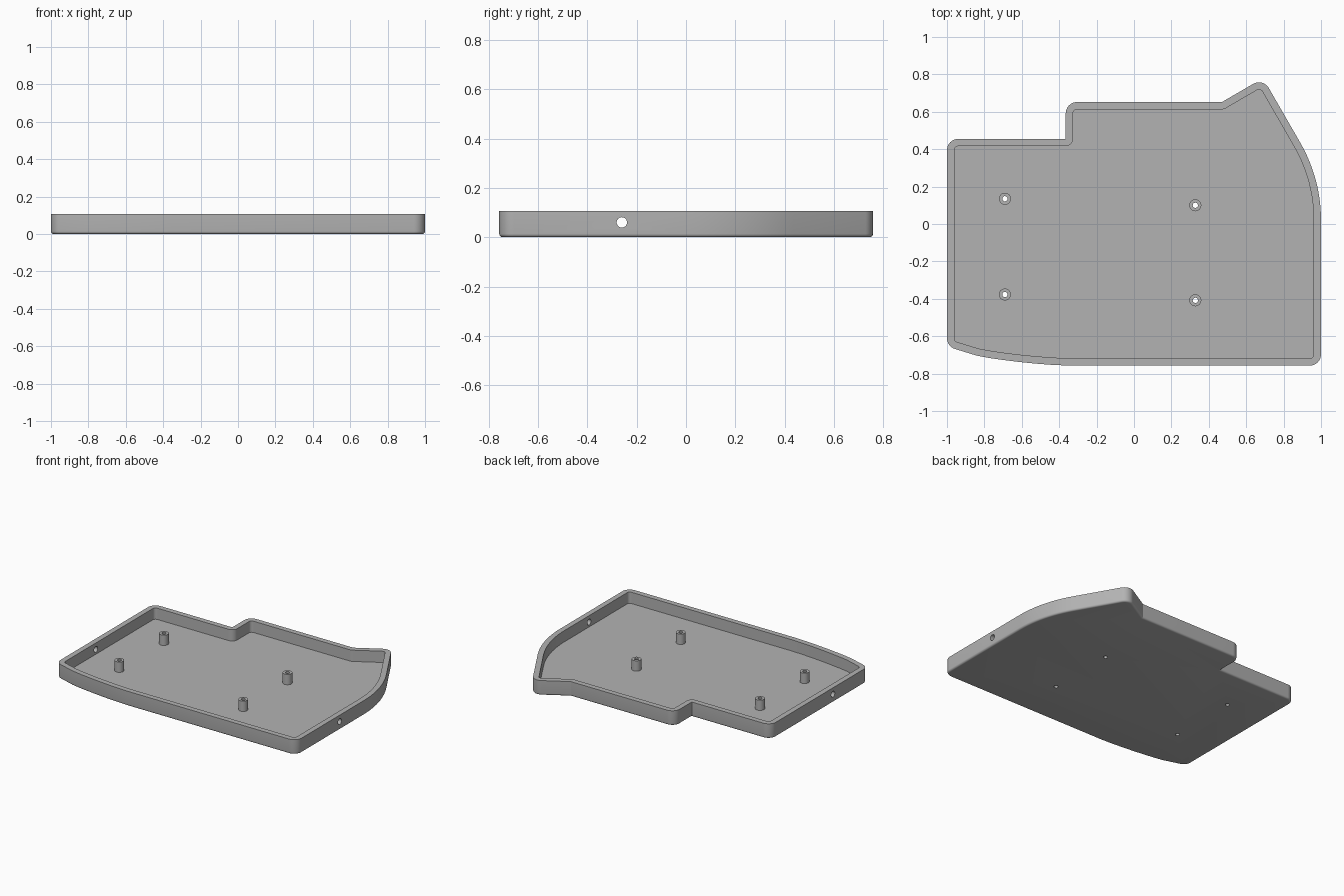
import bpy, bmesh
from math import sin, cos, pi, radians
from mathutils import Vector

if "Cube" in bpy.data.objects:
    bpy.data.objects.remove(bpy.data.objects["Cube"])

HEIGHT, FLOOR, WALL, FILLET = 0.107, 0.025, 0.039, 0.014
POST_TOP, POST_R, HOLE_R = 0.1, 0.032, 0.014
POSTS = [(-0.69, 0.135), (-0.69, -0.377), (0.328, 0.1), (0.328, -0.408)]

grey = bpy.data.materials.new("plain grey")
grey.use_nodes = True
colour = (0.45, 0.45, 0.45, 1)
grey.diffuse_color = colour
grey.node_tree.nodes["Principled BSDF"].inputs["Base Color"].default_value = colour


def loft(name, rings, closed=False):
    """Skin equal-length rings of points; cap the ends or join them up."""
    bm = bmesh.new()
    loops = [[bm.verts.new(p) for p in ring] for ring in rings]
    pairs = list(zip(loops, loops[1:]))
    if closed:
        pairs.append((loops[-1], loops[0]))
    else:
        bm.faces.new(loops[0])
        bm.faces.new(loops[-1])
    for a, b in pairs:
        for i in range(len(a)):
            bm.faces.new((a[i - 1], a[i], b[i], b[i - 1]))
    bmesh.ops.recalc_face_normals(bm, faces=bm.faces)
    mesh = bpy.data.meshes.new(name)
    bm.to_mesh(mesh)
    bm.free()
    mesh.materials.append(grey)
    obj = bpy.data.objects.new(name, mesh)
    bpy.context.collection.objects.link(obj)
    return obj


def activate(obj):
    bpy.ops.object.select_all(action="DESELECT")
    obj.select_set(True)
    bpy.context.view_layer.objects.active = obj


def circle(x, y, z, r, n=32):
    return [(x + r * cos(2 * pi * i / n), y + r * sin(2 * pi * i / n), z)
            for i in range(n)]


# Outline, counter-clockwise: x, y, corner radius (zero on curves)
R, SHARP = 0.06, 0.002
outline = [(1, -0.757, R)]
for i in range(13):
    a = radians(30 * i / 12)
    outline.append((0.17 + 0.83 * cos(a), 0.02 + 0.83 * sin(a), 0))
outline += [(0.69, 0.78, R), (0.47, 0.652, SHARP), (-0.365, 0.652, R),
            (-0.365, 0.455, SHARP), (-1, 0.455, R), (-1, -0.655, R),
            (-0.84, -0.704, 0), (-0.77, -0.717, 0), (-0.7, -0.727, 0),
            (-0.62, -0.737, 0), (-0.53, -0.746, 0), (-0.44, -0.753, 0),
            (-0.35, -0.757, 0)]


def outline_ring(inset, z, steps=8):
    """Outline moved inwards, with its corners rounded about fixed centres."""
    ring = []
    for i, (x, y, r) in enumerate(outline):
        p = Vector((x, y))
        d1 = (p - Vector(outline[i - 1][:2])).normalized()
        d2 = (Vector(outline[(i + 1) % len(outline)][:2]) - p).normalized()
        n1, n2 = Vector((-d1.y, d1.x)), Vector((-d2.y, d2.x))
        mitre = (n1 + n2) / (1 + n1.dot(n2))
        if r == 0:
            ring.append((*(p + mitre * inset), z))
            continue
        side = 1 if d1.cross(d2) > 0 else -1
        centre = p + mitre * r * side
        for k in range(steps + 1):
            n = n1.lerp(n2, k / steps).normalized()
            ring.append((*(centre + n * (inset - side * r)), z))
    return ring


# Tray: filleted underside, outer wall, rim, inner wall, floor
rings = []
for i in range(6):
    a = pi / 2 * i / 5
    rings.append(outline_ring(FILLET * (1 - sin(a)), FILLET * (1 - cos(a))))
rings += [outline_ring(0, HEIGHT), outline_ring(WALL, HEIGHT),
          outline_ring(WALL, FLOOR)]
tray = loft("tray", rings)

# Cable hole through both side walls, and screw holes through the floor
cutters = [loft("side_hole_cutter", [
    [(x, py, pz) for py, pz, _ in circle(-0.26, 0.06, 0, 0.021)]
    for x in (-1.1, 1.1)])]
for x, y in POSTS:
    cutters.append(loft("screw_hole_cutter", [
        circle(x, y, z, HOLE_R) for z in (-0.05, 0.06)]))
for cutter in cutters:
    cutter.hide_render = True
    activate(tray)
    mod = tray.modifiers.new("hole", "BOOLEAN")
    mod.operation, mod.solver, mod.object = "DIFFERENCE", "EXACT", cutter
    bpy.ops.object.modifier_apply(modifier=mod.name)
    bpy.data.objects.remove(cutter)

# Hollow screw posts standing on the floor
parts = [tray]
for i, (x, y) in enumerate(POSTS):
    parts.append(loft(f"screw_post_{i + 1}", [
        circle(x, y, FLOOR, POST_R), circle(x, y, POST_TOP, POST_R),
        circle(x, y, POST_TOP, HOLE_R), circle(x, y, FLOOR, HOLE_R)], True))

for part in parts:
    activate(part)
    bpy.ops.object.shade_smooth_by_angle(angle=radians(30))
